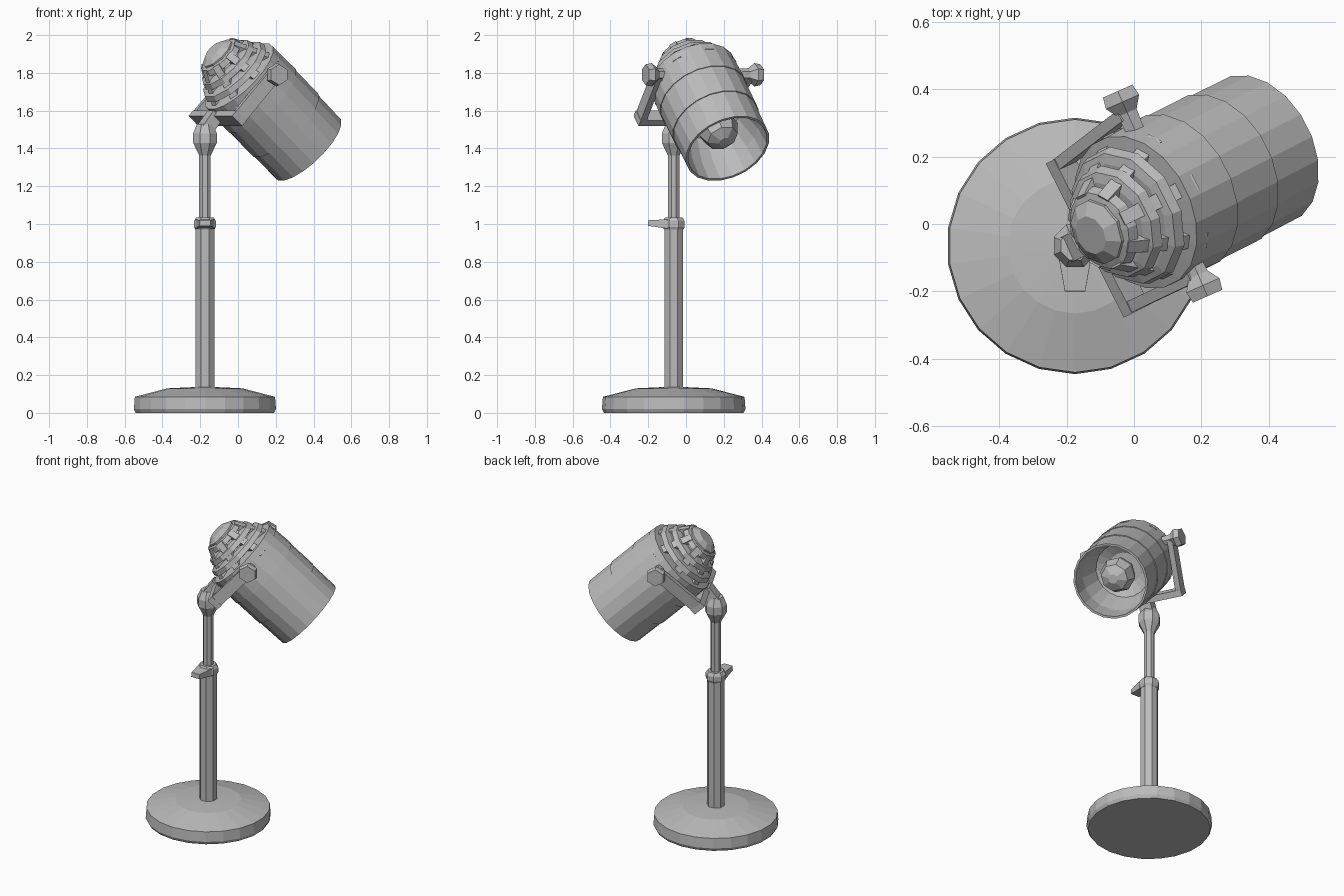
import bpy, bmesh, math
from mathutils import Vector, Matrix

cube = bpy.data.objects.get("Cube")
if cube:
    bpy.data.objects.remove(cube)

grey = bpy.data.materials.new("grey_metal")
grey.use_nodes = True
grey.diffuse_color = (0.5, 0.5, 0.5, 1)
grey.node_tree.nodes["Principled BSDF"].inputs["Base Color"].default_value = (0.5, 0.5, 0.5, 1)


def finish(name, bm, matrix=Matrix()):
    bmesh.ops.recalc_face_normals(bm, faces=bm.faces)
    mesh = bpy.data.meshes.new(name)
    bm.to_mesh(mesh)
    bm.free()
    mesh.materials.append(grey)
    mesh.transform(matrix)
    obj = bpy.data.objects.new(name, mesh)
    bpy.context.collection.objects.link(obj)
    return obj


def lathe(name, profile, sides, matrix):
    """Turn (radius, height) points around z; open profile ends are capped."""
    bm = bmesh.new()
    rings = []
    for r, h in profile:
        rings.append([bm.verts.new((r * math.cos(a), r * math.sin(a), h))
                      for a in (math.tau * (i + 0.5) / sides for i in range(sides))])
    for low, high in zip(rings, rings[1:]):
        for i in range(sides):
            j = (i + 1) % sides
            bm.faces.new((low[i], low[j], high[j], high[i]))
    bm.faces.new(rings[0])
    bm.faces.new(rings[-1])
    return finish(name, bm, matrix)


def bar(name, start, end, width, depth, side, taper=1.0):
    """Rectangular bar between two points; width is measured along side."""
    start, end = Vector(start), Vector(end)
    axis = (end - start).normalized()
    u = (side - axis * side.dot(axis)).normalized()
    v = axis.cross(u)
    bm = bmesh.new()
    ends = []
    for p, s in ((start, 1.0), (end, taper)):
        ends.append([bm.verts.new(p + u * a * width * s / 2 + v * b * depth * s / 2)
                     for a, b in ((-1, -1), (1, -1), (1, 1), (-1, 1))])
    for i in range(4):
        j = (i + 1) % 4
        bm.faces.new((ends[0][i], ends[0][j], ends[1][j], ends[1][i]))
    bm.faces.new(ends[0])
    bm.faces.new(ends[1])
    return finish(name, bm)


# Stand
stand = Matrix.Translation((-0.175, -0.065, 0))
lathe("base", [(0.37, 0), (0.38, 0.02), (0.375, 0.085), (0.2, 0.13), (0.05, 0.137)], 22, stand)
lathe("lower_pole", [(0.054, 0.12), (0.054, 1.0)], 8, stand)
lathe("upper_pole", [(0.033, 0.98), (0.033, 1.4)], 8, stand)
lathe("collar", [(0.055, 0.97), (0.063, 0.985), (0.063, 1.015), (0.05, 1.035)], 8, stand)
bar("collar_lever", (-0.175, -0.09, 1.0), (-0.175, -0.2, 1.005), 0.1, 0.05, Vector((1, 0, 0)), 0.6)
lathe("knuckle", [(0.032, 1.36), (0.068, 1.43), (0.068, 1.48), (0.045, 1.53)], 8, stand)

# Tilted yoke: bottom bar and two arms ending in knobs
pivot = Vector((0.22, -0.5, 0)).normalized()
back_low, front_low = Vector((-0.215, 0.18, 1.56)), Vector((0.0, -0.24, 1.56))
back_knob, front_knob = Vector((-0.02, 0.33, 1.79)), Vector((0.19, -0.15, 1.79))
forward = Vector((0.65, 0.33, -0.68)).normalized()
bar("yoke_bottom", back_low - pivot * 0.02, front_low + pivot * 0.02, 0.08, 0.04, forward)
bar("yoke_neck", (-0.175, -0.065, 1.5), (-0.12, -0.04, 1.58), 0.08, 0.07, pivot)
for name, low, top, out in (("back", back_low, back_knob, -1), ("front", front_low, front_knob, 1)):
    bar(name + "_yoke_arm", low, top, 0.035, 0.075, pivot)
    knob_turn = (pivot * out).to_track_quat('Z', 'Y').to_matrix().to_4x4()
    lathe(name + "_knob", [(0.03, -0.08), (0.035, 0.0), (0.062, 0.035), (0.055, 0.07)], 6,
          Matrix.Translation(top) @ knob_turn)

# Lamp head: local +z runs from the mouth back along the barrel
head = Matrix.Translation((0.37, 0.22, 1.4)) @ (-forward).to_track_quat('Z', 'Y').to_matrix().to_4x4()
lathe("barrel", [(0.1, 0.3), (0.17, 0.26), (0.215, 0.12), (0.222, 0.0),      # reflector inside
                 (0.235, 0.0), (0.237, 0.19), (0.242, 0.19), (0.242, 0.38),  # overlapping bands
                 (0.246, 0.38), (0.24, 0.56), (0.15, 0.57)], 20, head)
lathe("bulb", [(0.03, 0.05), (0.085, 0.08), (0.11, 0.15), (0.09, 0.22), (0.05, 0.31)], 8, head)

# Cooling fins stepping down to the back cap
lathe("fin_core", [(0.15, 0.55), (0.12, 0.66), (0.07, 0.74)], 12, head)
for i, (radius, height) in enumerate(((0.215, 0.585), (0.175, 0.64), (0.13, 0.695))):
    lathe("cooling_fin_%d" % (i + 1), [(radius - 0.02, height - 0.005), (radius, height),
                                       (radius - 0.01, height + 0.03),
                                       (radius - 0.04, height + 0.038)], 12, head)
lathe("back_cap", [(0.1, 0.72), (0.1, 0.74), (0.06, 0.765)], 10, head)

# Raised ribs along the rear of the barrel
for i in range(8):
    a = math.tau * i / 8
    p = Vector((math.cos(a), math.sin(a), 0))
    q = head.to_3x3() @ Vector((-math.sin(a), math.cos(a), 0))
    bar("rear_rib_%d" % (i + 1), head @ (p * 0.22 + Vector((0, 0, 0.5))),
        head @ (p * 0.1 + Vector((0, 0, 0.72))), 0.05, 0.05, q, 0.8)
